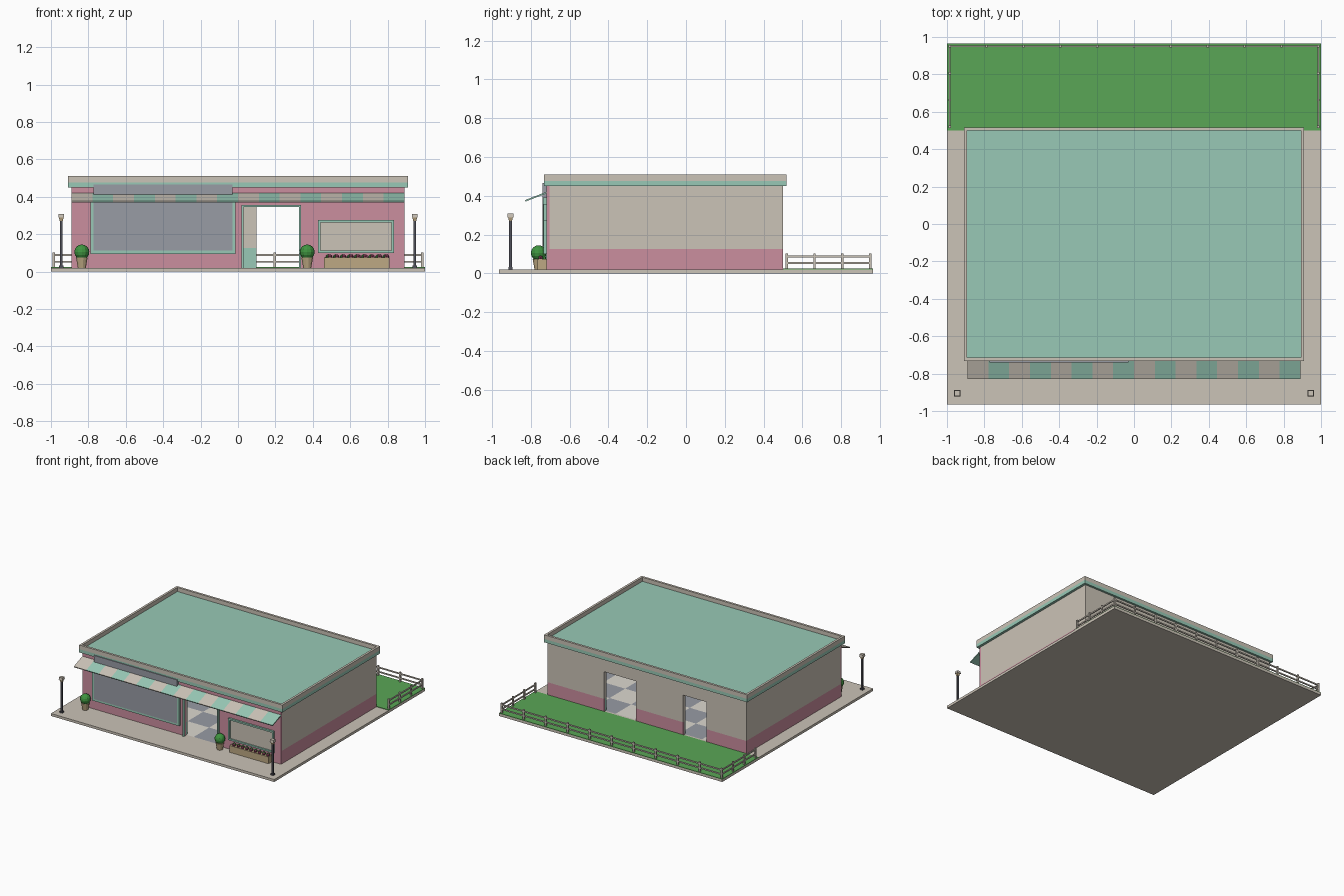
import bpy, bmesh
from math import radians
from mathutils import Matrix, Vector

cube = bpy.data.objects.get("Cube")
if cube:
    bpy.data.objects.remove(cube, do_unlink=True)


def material(name, hexcode):
    srgb = [int(hexcode[i:i + 2], 16) / 255 for i in (0, 2, 4)]
    col = [c / 12.92 if c < 0.04 else ((c + 0.055) / 1.055) ** 2.4 for c in srgb] + [1]
    m = bpy.data.materials.new(name)
    m.use_nodes = True
    m.diffuse_color = col
    m.node_tree.nodes["Principled BSDF"].inputs["Base Color"].default_value = col
    return m


beige = material("beige", "CBC3B7")
mint = material("mint", "98C9B6")
pink = material("pink", "CB8E9F")
grass = material("grass_green", "5AA656")
glass = material("glass_grey", "989CA5")
wood = material("wood_tan", "BDA983")
charcoal = material("charcoal", "50515A")
leaf = material("leaf_green", "3F9440")
petal = material("petal_plum", "7A3550")
tile = material("pale_tile", "DCD8D0")


def finish(name, bm, *mats):
    bmesh.ops.recalc_face_normals(bm, faces=bm.faces)
    mesh = bpy.data.meshes.new(name)
    bm.to_mesh(mesh)
    bm.free()
    for m in mats:
        mesh.materials.append(m)
    ob = bpy.data.objects.new(name, mesh)
    bpy.context.collection.objects.link(ob)
    return ob


def boxes(name, mat, *spans):
    """One object of boxes, each given as x0, x1, y0, y1, z0, z1."""
    bm = bmesh.new()
    for x0, x1, y0, y1, z0, z1 in spans:
        mid = Vector((x0 + x1, y0 + y1, z0 + z1)) / 2
        size = Matrix.Diagonal((x1 - x0, y1 - y0, z1 - z0, 1))
        bmesh.ops.create_cube(bm, size=1, matrix=Matrix.Translation(mid) @ size)
    return finish(name, bm, mat)


def cone(name, mat, x, y, z0, z1, r0, r1, sides):
    bm = bmesh.new()
    turn = Matrix.Rotation(radians(45), 4, 'Z')
    bmesh.ops.create_cone(bm, cap_ends=True, segments=sides, radius1=r0, radius2=r1, depth=z1 - z0,
                          matrix=Matrix.Translation((x, y, (z0 + z1) / 2)) @ turn)
    return finish(name, bm, mat)


def balls(name, mat, centres, r, segs=12, rings=8):
    bm = bmesh.new()
    for c in centres:
        bmesh.ops.create_uvsphere(bm, u_segments=segs, v_segments=rings, radius=r,
                                  matrix=Matrix.Translation(c))
    return finish(name, bm, mat)


def ring_y(x0, x1, z0, z1, w, y0, y1):
    """Window frame around an opening in a wall facing y."""
    return [(x0 - w, x0, y0, y1, z0 - w, z1 + w), (x1, x1 + w, y0, y1, z0 - w, z1 + w),
            (x0, x1, y0, y1, z0 - w, z0), (x0, x1, y0, y1, z1, z1 + w)]


def wall_x(y0, y1, z0, z1, doors, half):
    """Wall band along x between z0 and z1, left open at the doors."""
    edges = [-half] + [e for d in doors for e in d] + [half]
    out = [(a, b, y0, y1, z0, min(z1, DOOR)) for a, b in zip(edges[::2], edges[1::2])]
    if z1 > DOOR:
        out.append((-half, half, y0, y1, DOOR, z1))
    return out


W, FRONT, BACK, FLOOR, EAVE, DOOR, DADO = 0.89, -0.72, 0.5, 0.02, 0.45, 0.345, 0.125
front_doors = [(0.03, 0.325)]
back_doors = [(-0.535, -0.325), (0.1, 0.385)]

# Ground
boxes("ground_slab", beige, (-1, 1, -0.965, 0.965, 0, FLOOR))
boxes("lawn", grass, (-1, 1, BACK, 0.965, FLOOR, 0.024))

# Chequered floor
bm = bmesh.new()
bmesh.ops.create_grid(bm, x_segments=9, y_segments=6, size=0.5,
                      matrix=Matrix.Translation((0, (FRONT + BACK) / 2, 0.024))
                      @ Matrix.Diagonal((1.74, 1.19, 1, 1)))
for f in bm.faces:
    c = f.calc_center_median()
    f.material_index = (int((c.x + W) / 0.195) + int((c.y - FRONT) / 0.2)) % 2
finish("tiled_floor", bm, tile, glass)

# Walls: outer skin and inner lining, each with a coloured lower band
T = 0.015
boxes("front_wall", pink, *wall_x(FRONT, FRONT + T, FLOOR, EAVE, front_doors, W))
for name, low, inset, half in (("outer", pink, 0, W), ("inner", mint, T, W - T)):
    for band, mat, z0, z1 in (("lower", low, FLOOR, DADO), ("upper", beige, DADO, EAVE)):
        back = BACK - inset
        spans = wall_x(back - T, back, z0, z1, back_doors, half)
        for s in (-1, 1):
            a, b = sorted((s * half, s * (half - T)))
            spans.append((a, b, FRONT + T, back - T, z0, z1))
        if inset:
            spans += wall_x(FRONT + T, FRONT + 2 * T, z0, z1, front_doors, half)
        boxes(f"{name}_{band}_walls", mat, *spans)

# Roof and parapet
R0, R1, P = -0.733, 0.517, 0.018
boxes("roof", mint, (-0.91, 0.91, R0, R1, EAVE, 0.477))
boxes("parapet", beige,
      (-0.91, 0.91, R0, R0 + P, 0.477, 0.51), (-0.91, 0.91, R1 - P, R1, 0.477, 0.51),
      (-0.91, -0.91 + P, R0 + P, R1 - P, 0.477, 0.51),
      (0.91 - P, 0.91, R0 + P, R1 - P, 0.477, 0.51))

# Shop windows
boxes("large_window_frame", mint, *ring_y(-0.772, -0.03, 0.112, 0.375, 0.017, -0.738, FRONT))
boxes("large_window_glass", glass, (-0.772, -0.03, -0.74, FRONT, 0.112, 0.465))
boxes("small_window_frame", mint, *ring_y(0.44, 0.82, 0.112, 0.262, 0.013, -0.735, FRONT))
boxes("small_window_panel", beige, (0.44, 0.82, -0.725, FRONT, 0.112, 0.262))

# Door frame
boxes("front_door_frame", mint, (0.018, 0.03, -0.735, FRONT, FLOOR, 0.357),
      (0.325, 0.337, -0.735, FRONT, FLOOR, 0.357), (0.03, 0.325, -0.735, FRONT, DOOR, 0.357))

# Striped awning
bm = bmesh.new()
step = 2 * W / 16
for i in range(16):
    x = -W + i * step
    vs = [bm.verts.new(p) for p in ((x, -0.83, 0.378), (x + step, -0.83, 0.378),
                                    (x + step, FRONT, 0.42), (x, FRONT, 0.42))]
    bm.faces.new(vs).material_index = i % 2
bmesh.ops.remove_doubles(bm, verts=bm.verts, dist=0.001)
awning = finish("awning", bm, beige, mint)
solid = awning.modifiers.new("thickness", 'SOLIDIFY')
solid.thickness = 0.008

# Potted round bushes
for side, x in (("right", -0.835), ("left", 0.37)):
    cone(f"{side}_pot", wood, x, -0.76, FLOOR, 0.075, 0.022, 0.032, 12)
    balls(f"{side}_bush", leaf, [(x, -0.76, 0.105)], 0.04)

# Flower box
boxes("flower_box", wood, (0.46, 0.81, -0.765, FRONT, FLOOR, 0.075))
xs = [0.483 + i * 0.038 for i in range(9)]
balls("flower_leaves", leaf, [(x, -0.735, 0.077) for x in xs], 0.014, 8, 6)
balls("flowers", petal, [(x + 0.008, -0.75, 0.08) for x in xs], 0.012, 8, 6)

# Lamp posts
for side, x in (("right", -0.945), ("left", 0.945)):
    boxes(f"{side}_lamp_post", charcoal, (x - .007, x + .007, -0.912, -0.898, FLOOR, 0.272),
          (x - .011, x + .011, -0.916, -0.894, FLOOR, 0.032))
    cone(f"{side}_lamp", wood, x, -0.905, 0.27, 0.29, 0.011, 0.018, 4)
    cone(f"{side}_lamp_cap", beige, x, -0.905, 0.288, 0.308, 0.023, 0.02, 4)

# Garden fence
FX, FY, h = 0.985, 0.95, 0.006
spots = [(-FX + i * FX / 5, FY) for i in range(11)]
spots += [(s * FX, 0.52 + i * 0.143) for i in range(3) for s in (-1, 1)]
boxes("fence_posts", beige, *[(x - h, x + h, y - h, y + h, FLOOR, 0.103) for x, y in spots])
rails = []
for z in (0.048, 0.083):
    rails.append((-FX, FX, FY - 0.004, FY + 0.004, z, z + 0.01))
    rails += [(x - 0.004, x + 0.004, 0.52, FY, z, z + 0.01) for x in (-FX, FX)]
boxes("fence_rails", beige, *rails)
